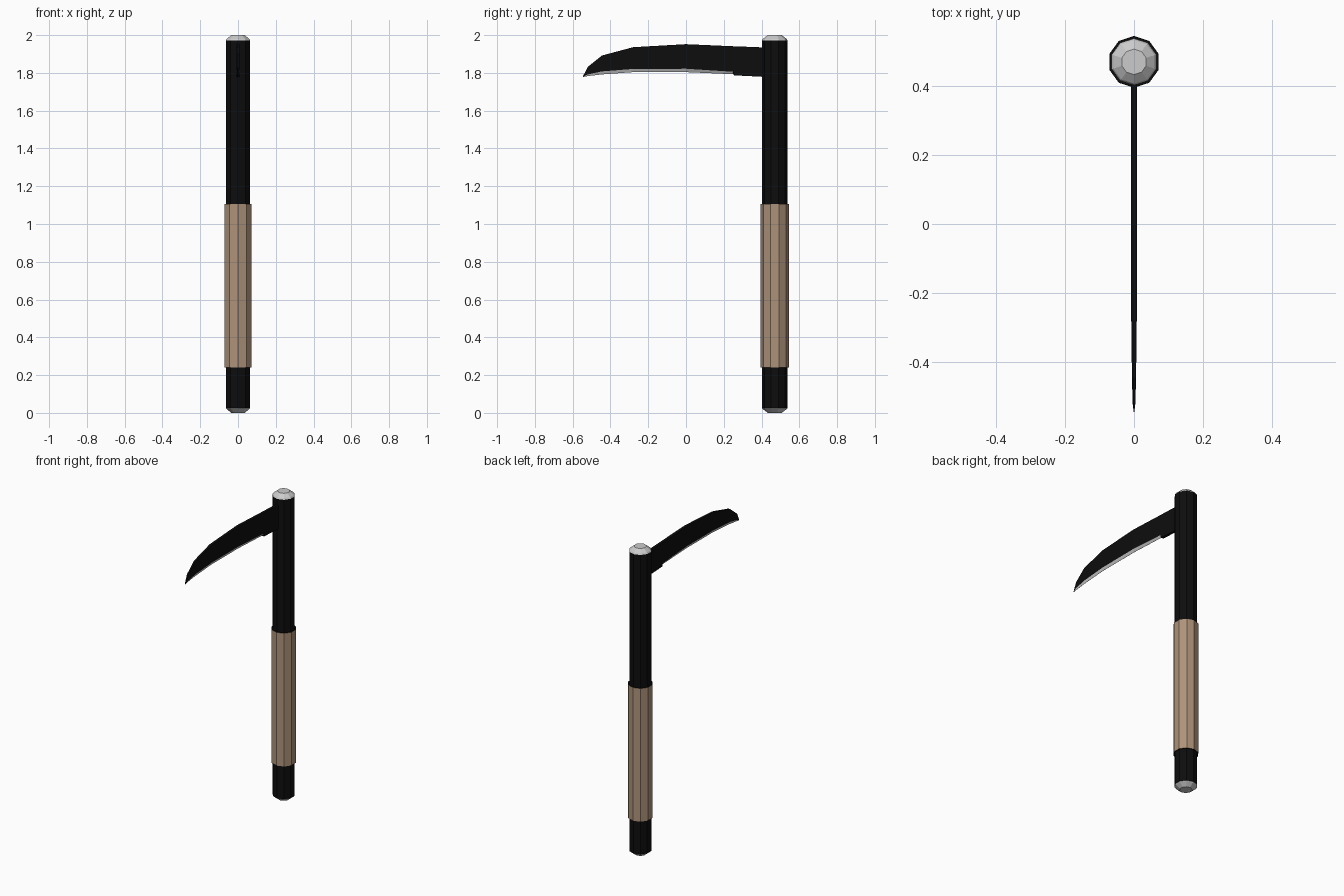
import bpy, bmesh, math

if "Cube" in bpy.data.objects:
    bpy.data.objects.remove(bpy.data.objects["Cube"])

SIDES = 10
CY = 0.47  # pole axis position in y


def material(name, rgb):
    m = bpy.data.materials.new(name)
    m.diffuse_color = (*rgb, 1.0)
    m.use_nodes = True
    m.node_tree.nodes["Principled BSDF"].inputs["Base Color"].default_value = m.diffuse_color
    return m


black = material("black", (0.004, 0.004, 0.004))
tan = material("tan wrap", (0.42, 0.29, 0.195))
silver = material("silver", (0.6, 0.6, 0.6))


def finish(name, bm, mats):
    bmesh.ops.recalc_face_normals(bm, faces=bm.faces)
    me = bpy.data.meshes.new(name)
    bm.to_mesh(me)
    bm.free()
    for m in mats:
        me.materials.append(m)
    ob = bpy.data.objects.new(name, me)
    bpy.context.collection.objects.link(ob)
    return ob


def bridge(bm, a, b):
    n = len(a)
    return [bm.faces.new((a[i], a[(i + 1) % n], b[(i + 1) % n], b[i])) for i in range(n)]


def lathe(name, profile, mats, band_mats=None, cap_last=False):
    """Ten-sided rings from (radius, z) pairs, a corner pointing along y."""
    bm = bmesh.new()
    rings = []
    for r, z in profile:
        angs = [math.pi / 2 + math.tau * i / SIDES for i in range(SIDES)]
        rings.append([bm.verts.new((r * math.cos(a), CY + r * math.sin(a), z)) for a in angs])
    for k in range(len(rings) - 1):
        for f in bridge(bm, rings[k], rings[k + 1]):
            f.material_index = band_mats[k] if band_mats else 0
    if cap_last:
        bm.faces.new(rings[-1])
    return finish(name, bm, mats)


# Pole with a bevelled metal cap at each end
R = 0.068
lathe("shaft", [(R, 0.025), (R, 1.972)], [black])
lathe("top_cap", [(R, 1.972), (0.063, 1.98), (0.037, 2.0)], [silver], cap_last=True)
lathe("bottom_cap", [(R, 0.025), (0.063, 0.02), (0.037, 0.0)], [silver], cap_last=True)

# Wrapped grip with dark end rings
lathe("grip", [(R, 0.24), (0.075, 0.24), (0.075, 1.107), (R, 1.107)],
      [black, tan], band_mats=[0, 1, 0])

# Blade: sections of (y, top z, bevel z, bottom z, half thickness, half edge thickness)
sections = [
    (0.43, 1.934, 1.80, 1.778, 0.009, 0.009),
    (0.255, 1.941, 1.80, 1.787, 0.009, 0.009),
    (0.25, 1.941, 1.806, 1.793, 0.009, 0.0005),
    (0.0, 1.952, 1.822, 1.804, 0.009, 0.0005),
    (-0.28, 1.936, 1.821, 1.804, 0.008, 0.0005),
    (-0.445, 1.892, 1.808, 1.792, 0.006, 0.0005),
    (-0.52, 1.832, 1.792, 1.783, 0.004, 0.0005),
    (-0.545, 1.783, 1.780, 1.778, 0.001, 0.0005),
]
bm = bmesh.new()
rings = []
for y, top, bev, bot, w, e in sections:
    pts = [(-w, top), (-w, bev), (-e, bot), (e, bot), (w, bev), (w, top)]
    rings.append([bm.verts.new((x, y, z)) for x, z in pts])
for k in range(len(rings) - 1):
    faces = bridge(bm, rings[k], rings[k + 1])
    if k >= 2:  # sharpened part: the bevels and edge are bare metal
        for f in faces[1:4]:
            f.material_index = 1
bm.faces.new(rings[0])
bm.faces.new(rings[-1])
finish("blade", bm, [black, silver])
